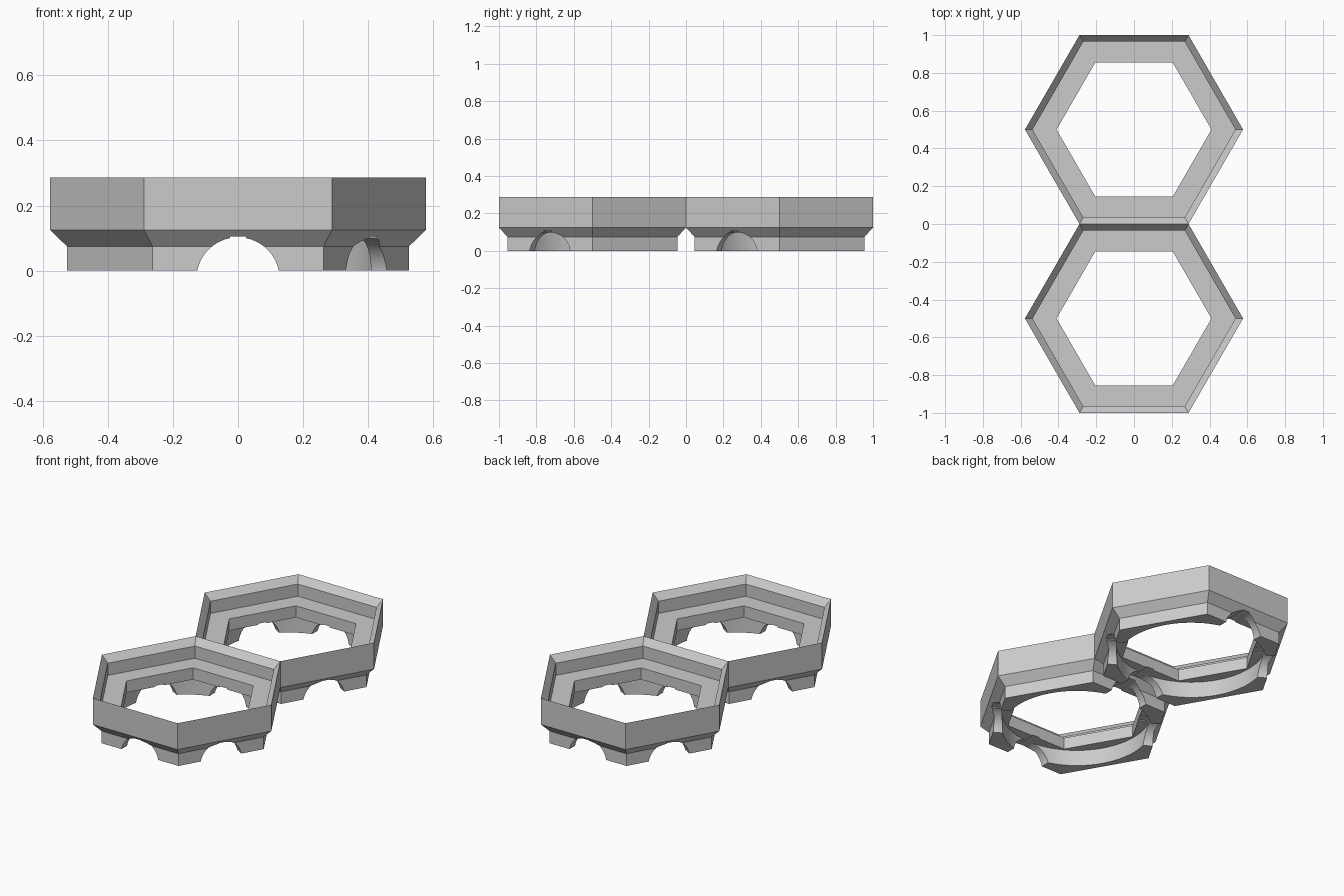
import bpy, bmesh, math
from mathutils import Matrix, Vector

if "Cube" in bpy.data.objects:
    bpy.data.objects.remove(bpy.data.objects["Cube"], do_unlink=True)

grey = bpy.data.materials.new("plain grey")
grey.use_nodes = True
colour = (0.6, 0.6, 0.6, 1)
grey.diffuse_color = colour
grey.node_tree.nodes["Principled BSDF"].inputs["Base Color"].default_value = colour


def make_object(name, bm):
    bmesh.ops.recalc_face_normals(bm, faces=bm.faces)
    mesh = bpy.data.meshes.new(name)
    bm.to_mesh(mesh)
    bm.free()
    ob = bpy.data.objects.new(name, mesh)
    bpy.context.scene.collection.objects.link(ob)
    mesh.materials.append(grey)
    return ob


def hexagon_ring(name, profile):
    """Sweep a closed profile of (apothem, height) around a hexagon."""
    bm = bmesh.new()
    loops = []
    for k in range(6):
        a = math.radians(60 * k)
        loops.append([bm.verts.new((r / math.cos(math.pi / 6) * math.cos(a),
                                    r / math.cos(math.pi / 6) * math.sin(a), z))
                      for r, z in profile])
    n = len(profile)
    for k in range(6):
        p, q = loops[k], loops[(k + 1) % 6]
        for i in range(n):
            j = (i + 1) % n
            bm.faces.new((p[i], q[i], q[j], p[j]))
    return make_object(name, bm)


def prism(name, outline, matrix, depth):
    """Extrude a flat outline by depth, then place it."""
    bm = bmesh.new()
    face = bm.faces.new([bm.verts.new(p) for p in outline])
    ext = bmesh.ops.extrude_face_region(bm, geom=[face])
    verts = [v for v in ext["geom"] if isinstance(v, bmesh.types.BMVert)]
    bmesh.ops.translate(bm, verts=verts, vec=Vector(depth))
    bm.transform(matrix)
    ob = make_object(name, bm)
    ob.hide_render = True
    return ob


# Ring wall: foot, flared shoulder, bevelled rim and inner ledge
profile = [(0.455, 0), (0.455, 0.075), (0.5, 0.125), (0.5, 0.287),
           (0.465, 0.245), (0.465, 0.17), (0.355, 0.17), (0.355, 0)]
ring = hexagon_ring("front_ring", profile)

# Round hollow under the ledge
hollow_radius, hollow_top = 0.42, 0.098
circle = [(hollow_radius * math.cos(math.tau * i / 72),
           hollow_radius * math.sin(math.tau * i / 72), -0.1) for i in range(72)]
cutters = [prism("hollow_cutter", circle, Matrix(), (0, 0, hollow_top + 0.1))]

# Arches through opposite sides, each with a small flat notch at its crown
radius, centre_z, notch = 0.1275, -0.025, 0.025
end = math.asin(notch / radius)
arc = []
for i in range(17):
    a = end + (math.pi / 2 - end) * i / 16
    arc.append((radius * math.sin(a), centre_z + radius * math.cos(a)))
half = [(notch, 0.105)] + arc + [(radius, -0.1)]
outline = [(x, -0.7, z) for x, z in half] + [(-x, -0.7, z) for x, z in reversed(half)]
for k in range(3):
    turn = Matrix.Rotation(math.radians(60 * k), 4, "Z")
    cutters.append(prism("arch_cutter", outline, turn, (0, 1.4, 0)))

for cutter in cutters:
    mod = ring.modifiers.new("cut", "BOOLEAN")
    mod.operation = "DIFFERENCE"
    mod.solver = "EXACT"
    mod.object = cutter

# Bake the cuts and drop the cutters
graph = bpy.context.evaluated_depsgraph_get()
graph.update()
baked = bpy.data.meshes.new_from_object(ring.evaluated_get(graph))
ring.modifiers.clear()
ring.data = baked
for cutter in cutters:
    bpy.data.objects.remove(cutter, do_unlink=True)
baked.materials.clear()
baked.materials.append(grey)

# Smooth curved cuts, crisp corners
for ob in bpy.context.selected_objects:
    ob.select_set(False)
ring.select_set(True)
bpy.context.view_layer.objects.active = ring
bpy.ops.object.shade_smooth_by_angle(angle=math.radians(25))

# Two rings joined side to side
ring.location.y = -0.5
back = ring.copy()
back.data = ring.data.copy()
back.name = "back_ring"
back.location.y = 0.5
bpy.context.scene.collection.objects.link(back)
